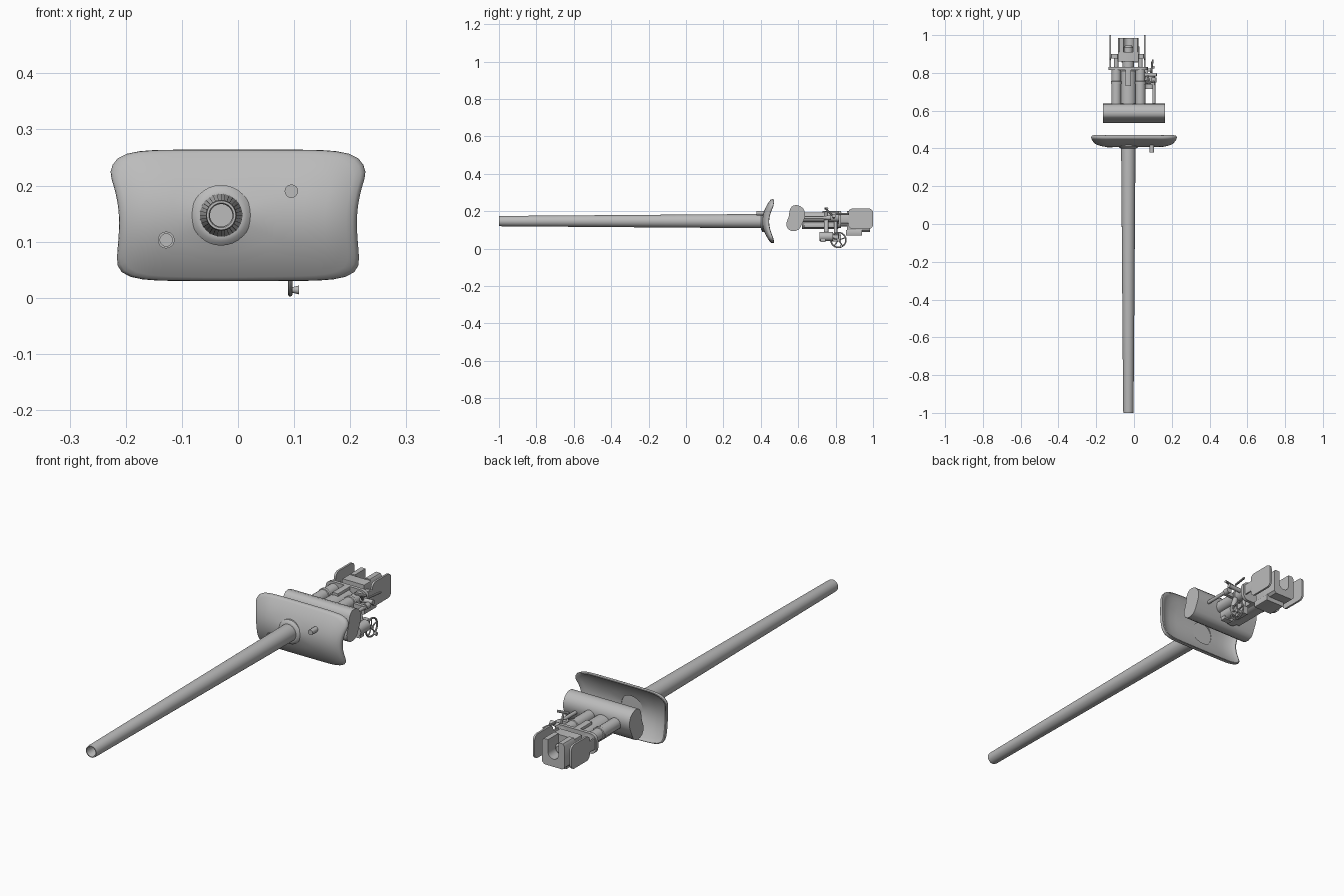
import bpy, bmesh, math
from mathutils import Vector

if "Cube" in bpy.data.objects:
    bpy.data.objects.remove(bpy.data.objects["Cube"])

steel = bpy.data.materials.new("plain_grey")
steel.diffuse_color = (0.5, 0.5, 0.5, 1)
steel.use_nodes = True
steel.node_tree.nodes["Principled BSDF"].inputs["Base Color"].default_value = steel.diffuse_color
AX, AZ = -0.03, 0.147          # gun axis


def finish(name, bm):
    bmesh.ops.recalc_face_normals(bm, faces=bm.faces)
    me = bpy.data.meshes.new(name)
    bm.to_mesh(me)
    bm.free()
    me.materials.append(steel)
    ob = bpy.data.objects.new(name, me)
    bpy.context.collection.objects.link(ob)
    return ob


def bridge(bm, a, b):
    n = len(a)
    for i in range(n):
        bm.faces.new((a[i], a[(i + 1) % n], b[(i + 1) % n], b[i]))


def lathe(name, profile, x=AX, z=AZ, n=32):
    """Spin (radius, y) pairs round an axis parallel to y; both ends capped."""
    bm = bmesh.new()
    rings = [[bm.verts.new((x + r * math.cos(2 * math.pi * i / n), y,
                            z + r * math.sin(2 * math.pi * i / n)))
              for i in range(n)] for r, y in profile]
    for a, b in zip(rings, rings[1:]):
        bridge(bm, a, b)
    bm.faces.new(rings[0])
    bm.faces.new(rings[-1])
    return finish(name, bm)


def rod(name, p, q, r, n=16, r2=None):
    p, q = Vector(p), Vector(q)
    bm = bmesh.new()
    bmesh.ops.create_cone(bm, cap_ends=True, segments=n, radius1=r,
                          radius2=r if r2 is None else r2, depth=(q - p).length)
    rot = Vector((0, 0, 1)).rotation_difference(q - p).to_matrix()
    for v in bm.verts:
        v.co = rot @ v.co + (p + q) / 2
    return finish(name, bm)


def prism(name, pts, axis, a, b):
    """Extrude a yz profile along x, or an xz profile along y."""
    bm = bmesh.new()
    place = (lambda p, t: (t, p[0], p[1])) if axis == 'x' else (lambda p, t: (p[0], t, p[1]))
    rings = [[bm.verts.new(place(p, t)) for p in pts] for t in (a, b)]
    bridge(bm, *rings)
    for r in rings:
        bm.faces.new(r)
    return finish(name, bm)


def rounded(u0, u1, v0, v1, r, steps=5):
    pts = []
    for k, (u, v) in enumerate(((u1 - r, v1 - r), (u0 + r, v1 - r),
                                (u0 + r, v0 + r), (u1 - r, v0 + r))):
        for s in range(steps + 1):
            t = math.pi / 2 * (k + s / steps)
            pts.append((u + r * math.cos(t), v + r * math.sin(t)))
    return pts


def box(name, x0, x1, y0, y1, z0, z1, r=0.004):
    return prism(name, rounded(x0, x1, z0, z1, r, 2), 'y', y0, y1)


# Tapered barrel with open bore and collar against the shield
lathe("barrel", [(0.020, -0.80), (0.020, -0.995), (0.022, -1.0), (0.026, -1.0),
                 (0.0275, -0.99), (0.038, 0.40), (0.038, 0.425)])
lathe("barrel_collar", [(0.039, 0.40), (0.046, 0.402), (0.054, 0.410), (0.054, 0.425)])


# Curved shield: rings from the collar hole to the outline and back
def shield():
    bm = bmesh.new()
    n, e, zc, hb = 80, 7, 0.147, 0.117
    rings = []
    section = [(0, 0), (.25, 0), (.5, 0), (.7, 0), (.82, 0), (.9, 0), (.96, 0), (.99, .003),
               (1, .009), (.99, .017), (.96, .02), (.9, .018), (.82, .018), (.7, .018),
               (.5, .018), (.25, .018), (0, .018)]
    for k, dy in section:
        ring = []
        for i in range(n):
            t = 2 * math.pi * (i + 0.5) / n
            c, s = math.cos(t), math.sin(t)
            q = (abs(c) ** e + abs(s) ** e) ** (-1 / e)
            z = zc + hb * s * q
            w = (z - 0.135) / 0.085
            half = 0.212 + (0.017 if w > 0 else 0.009) * min(1, w * w)
            x = half * c * q
            d = math.atan2(z - AZ, x - AX)
            x = (1 - k) * (AX + 0.052 * math.cos(d)) + k * x
            z = (1 - k) * (AZ + 0.052 * math.sin(d)) + k * z
            v = (z - zc) / hb
            roll = max(0, (abs(x) - 0.14) / 0.085)
            y = 0.408 + 0.046 * v * v + 0.027 * roll ** 2 * (1 - 0.6 * v * v) + dy
            ring.append(bm.verts.new((x, y, z)))
        rings.append(ring)
    for a, b in zip(rings, rings[1:] + rings[:1]):
        bridge(bm, a, b)
    finish("shield", bm)


shield()
rod("shield_port_tube", (0.095, 0.378, 0.19), (0.095, 0.425, 0.19), 0.012)
lathe("shield_sight_ring", [(0.011, 0.412), (0.011, 0.406), (0.015, 0.406), (0.015, 0.425)],
      -0.128, 0.103, 20)

# Trunnion drum with a bean-shaped section
drum = [(.575, .231), (.593, .233), (.612, .227), (.628, .213), (.636, .194), (.637, .172),
        (.630, .152), (.621, .133), (.612, .113), (.600, .100), (.583, .094), (.563, .095),
        (.547, .103), (.538, .118), (.536, .135), (.542, .152), (.549, .170), (.552, .190),
        (.556, .209), (.564, .223)]
prism("trunnion_drum", drum, 'x', -0.165, 0.165)

# Cradle: centre tube flanked by recoil cylinders
lathe("centre_tube", [(0.043, 0.62), (0.043, 0.81), (0.030, 0.825), (0.030, 0.87)])
for side, x in (("left", -0.094), ("right", 0.034)):
    lathe(side + "_recoil_cylinder", [(0.026, 0.60), (0.026, 0.74), (0.029, 0.742),
          (0.029, 0.755), (0.025, 0.757), (0.025, 0.83), (0.012, 0.832), (0.012, 0.875)],
          x, 0.168, 20)
prism("cradle_flange", rounded(-0.135, 0.072, 0.110, 0.200, 0.03), 'y', 0.815, 0.83)
box("cradle_top_rib", -0.045, -0.015, 0.73, 0.82, 0.18, 0.20)
box("cradle_underside", -0.075, 0.015, 0.63, 0.83, 0.112, 0.135)

# Breech block with a rounded loading slot
box("breech_front", -0.085, 0.025, 0.86, 0.91, 0.095, 0.200)
slot = [(AX + 0.026 * math.cos(math.pi + math.pi * i / 10),
         0.150 + 0.026 * math.sin(math.pi + math.pi * i / 10)) for i in range(11)]
u_shape = ([(-0.085, 0.195), (-0.085, 0.10), (-0.075, 0.09), (0.015, 0.09), (0.025, 0.10),
            (0.025, 0.195), (0.018, 0.205), (AX + 0.026, 0.205)] + slot[::-1]
           + [(AX - 0.026, 0.205), (-0.078, 0.205)])
prism("breech_block", u_shape, 'y', 0.91, 0.985)
lathe("breech_wedge", [(0.024, 0.905), (0.024, 0.935), (0.015, 0.945)], AX, 0.152, 20)
box("breech_base", -0.065, 0.03, 0.855, 0.94, 0.07, 0.10)

# Recoil guards either side of the breech
for side, x in (("left", -0.130), ("right", 0.052)):
    prism(side + "_recoil_guard", rounded(0.868, 1.0, 0.106, 0.214, 0.022), 'x', x, x + 0.009)
    box(side + "_guard_arm", x, x + 0.009, 0.825, 0.88, 0.135, 0.185)
    inner = x + 0.009 if side == "left" else x
    edge = -0.085 if side == "left" else 0.025
    box(side + "_guard_bracket", min(inner, edge), max(inner, edge), 0.875, 0.90, 0.14, 0.165)

# Elevation gearbox, handwheel, spokes and crank knob
WX, WY, WZ, WR = 0.093, 0.815, 0.046, 0.040
rod("gearbox", (0.085, 0.715, 0.065), (0.085, 0.785, 0.065), 0.025, 16)
box("gearbox_foot", 0.06, 0.105, 0.718, 0.745, 0.035, 0.06)
rod("gearbox_post", (0.075, 0.75, 0.07), (0.05, 0.75, 0.15), 0.012)
rod("wheel_shaft", (0.05, WY, WZ), (WX + 0.006, WY, WZ), 0.008)
box("shaft_housing", 0.045, 0.075, 0.77, 0.83, 0.038, 0.075)
rod("housing_strut", (0.055, 0.80, 0.06), (0.035, 0.80, 0.15), 0.009)


def wheel_rim(n=32, m=8, minor=0.004):
    bm = bmesh.new()
    rings = []
    for i in range(n):
        t = 2 * math.pi * i / n
        ring = []
        for j in range(m):
            u = 2 * math.pi * j / m
            r = WR + minor * math.cos(u)
            ring.append(bm.verts.new((WX + minor * math.sin(u), WY + r * math.cos(t),
                                      WZ + r * math.sin(t))))
        rings.append(ring)
    for a, b in zip(rings, rings[1:] + rings[:1]):
        bridge(bm, a, b)
    finish("handwheel_rim", bm)


wheel_rim()
for i in range(5):
    t = 2 * math.pi * i / 5 + math.pi / 2
    rod("handwheel_spoke", (WX, WY, WZ),
        (WX, WY + WR * math.cos(t), WZ + WR * math.sin(t)), 0.003, 8)
rod("handwheel_knob", (WX, WY + 0.015, 0.014), (0.109, WY + 0.015, 0.014), 0.004, 12, 0.008)

# Sight rail and lever on the right of the cradle
rod("sight_tube", (0.105, 0.63, 0.165), (0.105, 0.75, 0.165), 0.008)
rod("sight_eyepiece", (0.105, 0.75, 0.165), (0.105, 0.775, 0.165), 0.013)
box("sight_bracket", 0.05, 0.11, 0.735, 0.75, 0.155, 0.175)
rod("lever_arm", (0.07, 0.79, 0.17), (0.085, 0.745, 0.215), 0.005, 10)
rod("lever_crossbar", (0.06, 0.745, 0.215), (0.11, 0.755, 0.215), 0.006, 10)
rod("lever_grip", (0.09, 0.80, 0.185), (0.10, 0.87, 0.185), 0.005, 10)
rod("lever_pivot", (0.04, 0.79, 0.17), (0.12, 0.79, 0.175), 0.010, 12)

# Smooth curved faces while keeping hard edges
bpy.ops.object.select_all(action='SELECT')
bpy.context.view_layer.objects.active = bpy.context.selected_objects[0]
bpy.ops.object.shade_smooth_by_angle(angle=math.radians(35))
